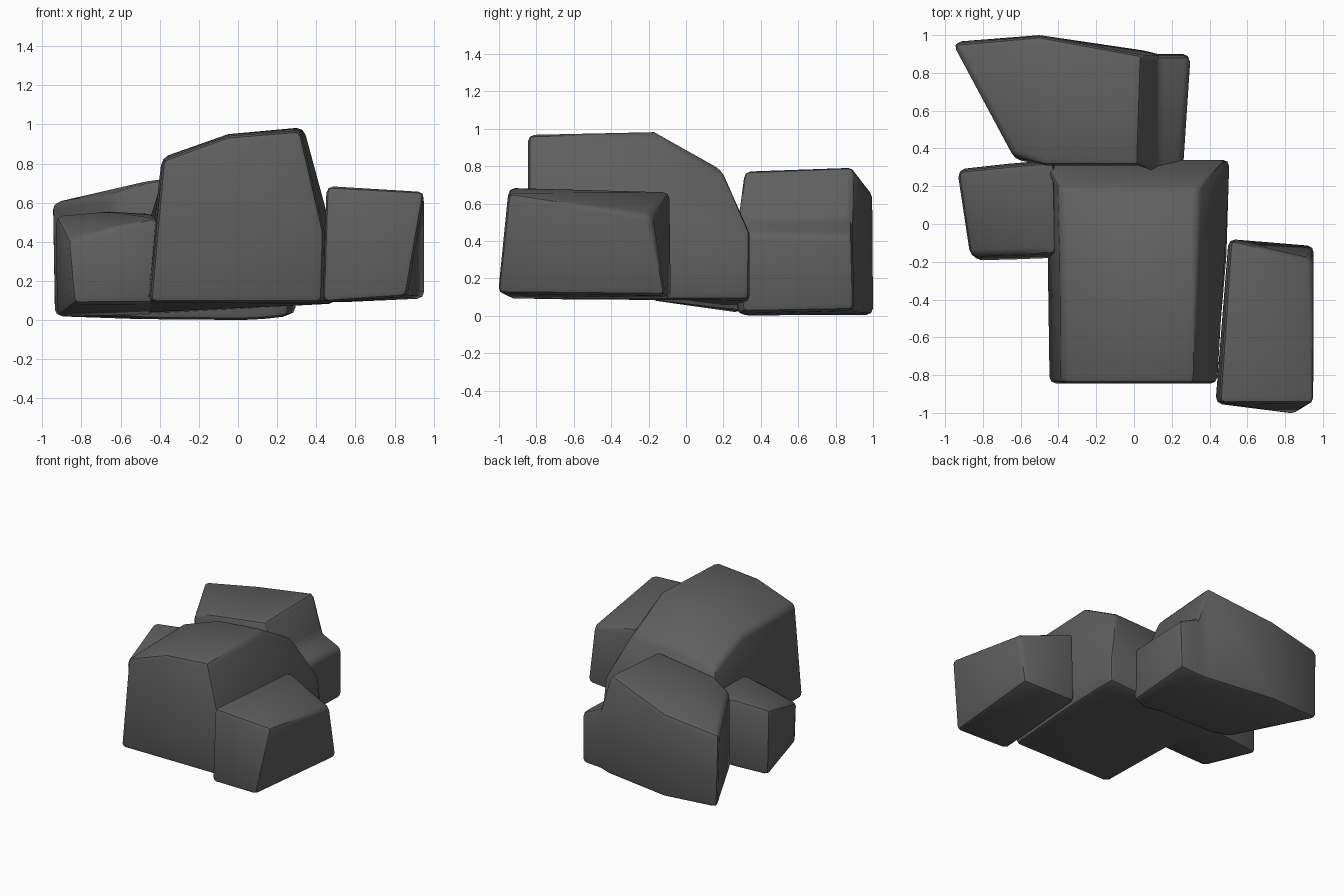
import bpy, bmesh, math

if "Cube" in bpy.data.objects:
    bpy.data.objects.remove(bpy.data.objects["Cube"])

# Dark stone colour
stone = bpy.data.materials.new("dark_stone")
stone.diffuse_color = (0.115, 0.115, 0.115, 1)
stone.use_nodes = True
stone.node_tree.nodes["Principled BSDF"].inputs["Base Color"].default_value = stone.diffuse_color


def rock(name, sections, bevel=0.035):
    """Loft rings of points into a closed boulder with worn edges."""
    bm = bmesh.new()
    rings = [[bm.verts.new(p) for p in s] for s in sections]
    n = len(rings[0])
    for a, b in zip(rings, rings[1:]):
        for i in range(n):
            j = (i + 1) % n
            bm.faces.new((a[i], a[j], b[j], b[i]))
    bm.faces.new(rings[0][::-1])
    bm.faces.new(rings[-1])
    bmesh.ops.recalc_face_normals(bm, faces=bm.faces)
    mesh = bpy.data.meshes.new(name)
    bm.to_mesh(mesh)
    bm.free()
    mesh.materials.append(stone)
    obj = bpy.data.objects.new(name, mesh)
    bpy.context.collection.objects.link(obj)
    mod = obj.modifiers.new("worn_edges", 'BEVEL')
    mod.width = bevel
    mod.segments = 2
    mod.limit_method = 'ANGLE'
    mod.angle_limit = math.radians(32)
    mod.use_clamp_overlap = False
    bpy.ops.object.select_all(action='DESELECT')
    obj.select_set(True)
    bpy.context.view_layer.objects.active = obj
    bpy.ops.object.modifier_apply(modifier=mod.name)
    bpy.ops.object.shade_smooth_by_angle(angle=math.radians(35))
    return obj


def slice_y(y, xz):
    return [(x, y, z) for x, z in xz]


# Tall central boulder, cross-sections running front to back
rock("centre_boulder", [
    slice_y(-0.845, [(-.45, .09), (.43, .09), (.44, .45), (.32, .97), (-.05, .94), (-.385, .82)]),
    slice_y(-0.17, [(-.46, .085), (.49, .085), (.48, .45), (.335, .985), (-.05, .95), (-.39, .83)]),
    slice_y(0.19, [(-.48, .04), (.50, .085), (.50, .45), (.34, .78), (-.05, .77), (-.40, .70)]),
    slice_y(0.34, [(-.50, .03), (.50, .085), (.505, .25), (.49, .44), (0, .43), (-.49, .43)]),
])

# Back boulder with a stepped right end, cross-sections running left to right
rock("back_boulder", [
    [(-.63, .34, .02), (-.95, .965, .02), (-.96, .955, .60), (-.64, .36, .64)],
    [(-.47, .31, .005), (-.50, 1.0, .005), (-.50, .995, .67), (-.47, .31, .71)],
    [(.02, .31, 0), (.05, .92, .01), (.04, .895, .80), (.02, .31, .775)],
    [(.13, .275, .005), (.13, .90, .02), (.13, .89, .51), (.12, .275, .51)],
    [(.26, .30, .02), (.295, .90, .03), (.30, .89, .43), (.26, .30, .44)],
])

# Small boulder tucked against the left side
rock("left_boulder", [
    [(-.84, -.195, .085), (-.93, .29, .015), (-.935, .28, .54), (-.87, -.17, .41)],
    [(-.65, -.19, .085), (-.66, .32, .02), (-.66, .31, .56), (-.65, -.165, .475)],
    [(-.41, -.18, .085), (-.42, .34, .03), (-.42, .33, .54), (-.41, -.16, .53)],
])

# Leaning boulder at the right front
rock("right_boulder", [
    [(.43, -.95, .09), (.50, -.08, .09), (.51, -.08, .67), (.45, -.95, .685)],
    [(.86, -1.01, .12), (.955, -.11, .11), (.95, -.19, .54), (.955, -.95, .66)],
])
